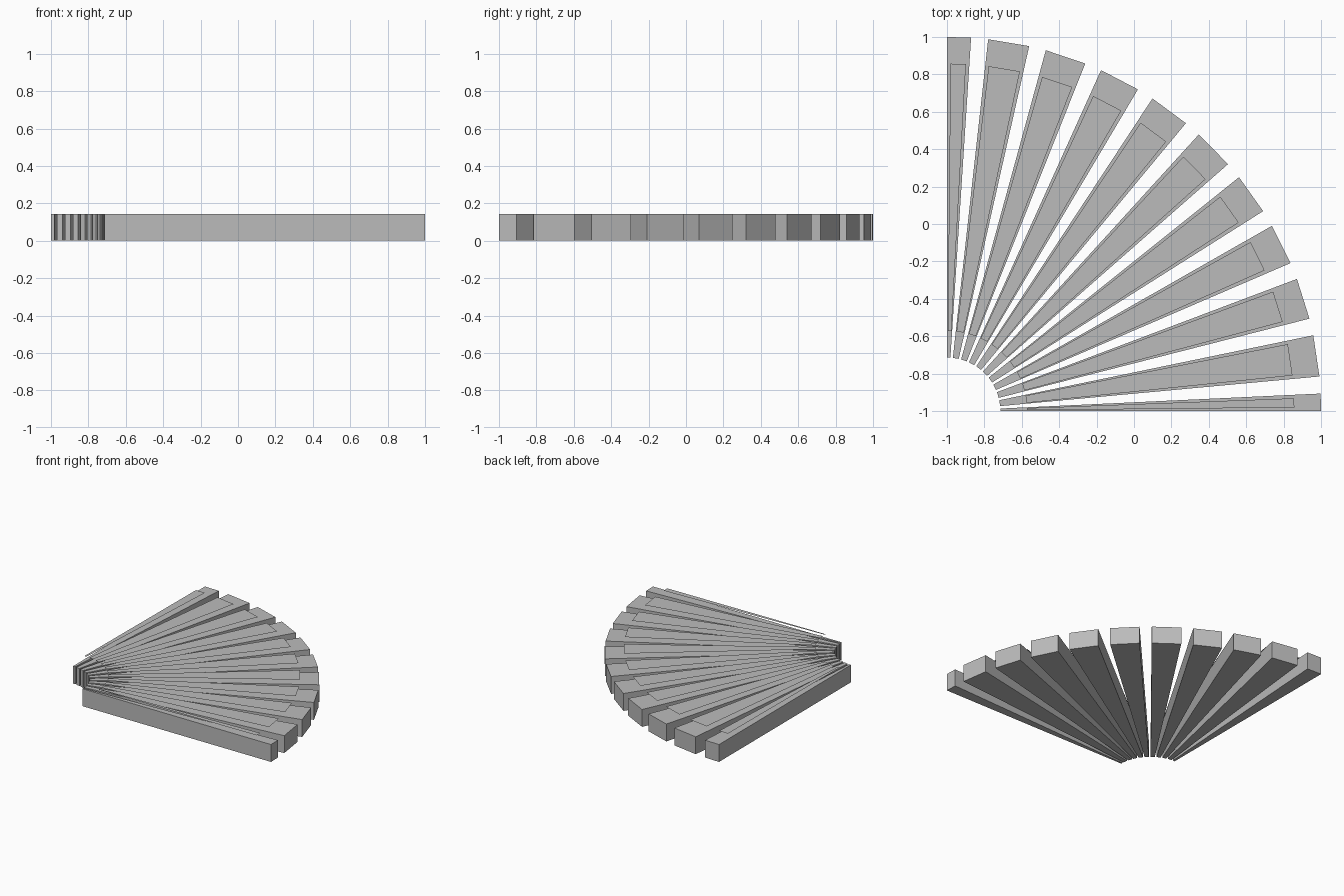
import bpy
import bmesh
from math import sin, cos, radians

cube = bpy.data.objects.get("Cube")
if cube:
    bpy.data.objects.remove(cube, do_unlink=True)

UNIT = 1 / 7            # module: slat height and end margins
APEX = -1.0             # fan pivot, same in x and y
STEP = 9                # degrees between slats
MARGIN = 0.58           # angular inset of the panels

grey = bpy.data.materials.new("plain grey")
grey.use_nodes = True
colour = (0.5, 0.5, 0.5, 1)
grey.diffuse_color = colour
grey.node_tree.nodes["Principled BSDF"].inputs["Base Color"].default_value = colour


def wedge(name, start, end, inner, outer, z, height=0):
    """Flat radial wedge, angles clockwise from +y, extruded if height is given."""
    bm = bmesh.new()
    corners = [(start, inner), (end, inner), (end, outer), (start, outer)]
    verts = [bm.verts.new((APEX + r * sin(radians(a)), APEX + r * cos(radians(a)), z))
             for a, r in corners]
    face = bm.faces.new(verts)
    if height:
        top = bmesh.ops.extrude_face_region(bm, geom=[face])["geom"]
        bmesh.ops.translate(bm, vec=(0, 0, height),
                            verts=[g for g in top if isinstance(g, bmesh.types.BMVert)])
        bmesh.ops.recalc_face_normals(bm, faces=bm.faces)
    elif face.normal.z <= 0:
        face.normal_update()
        if face.normal.z < 0:
            face.normal_flip()
    mesh = bpy.data.meshes.new(name)
    bm.to_mesh(mesh)
    bm.free()
    mesh.materials.append(grey)
    obj = bpy.data.objects.new(name, mesh)
    bpy.context.collection.objects.link(obj)


# Slats of the quarter-circle fan, the end ones cut off at the straight sides
for k in range(11):
    start = max(0, STEP * k - 2.68)
    end = min(90, STEP * k + 3.7)
    wedge(f"slat_{k + 1}", start, end, 2 * UNIT, 14 * UNIT, 0, UNIT)
    # Thin panel hovering just above each slat
    wedge(f"top_panel_{k + 1}", start + MARGIN, end - MARGIN,
          3 * UNIT, 13 * UNIT, UNIT + 0.03)
